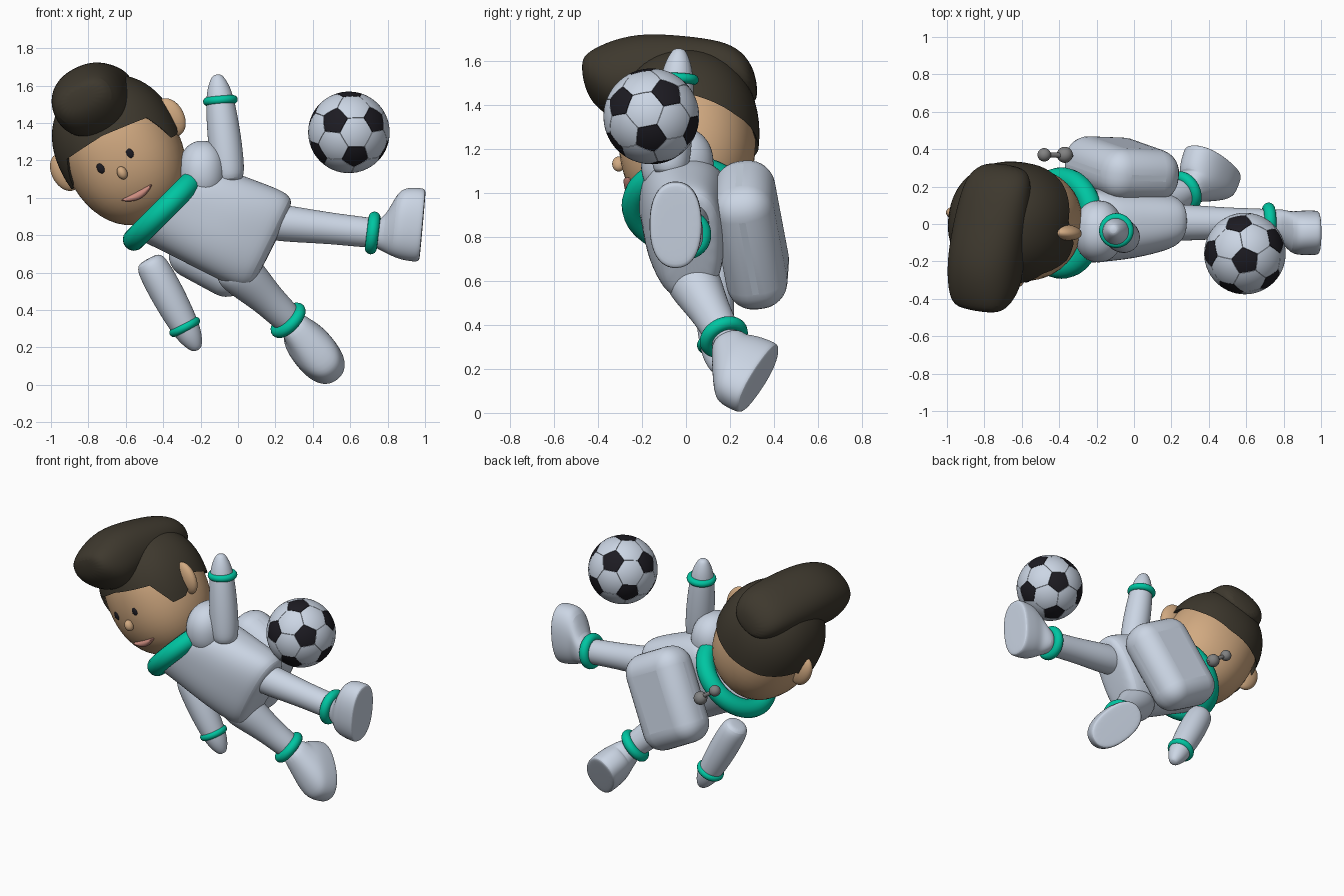
import bpy, bmesh
from math import sin, cos, pi, radians, degrees, atan2, asin
from mathutils import Vector, Matrix

if "Cube" in bpy.data.objects:
    bpy.data.objects.remove(bpy.data.objects["Cube"])

V = Vector


def material(name, rgb):
    m = bpy.data.materials.new(name)
    m.diffuse_color = (*rgb, 1)
    m.use_nodes = True
    m.node_tree.nodes["Principled BSDF"].inputs["Base Color"].default_value = m.diffuse_color
    return m


SUIT = material("pale_suit", (.60, .67, .78))
SKIN = material("skin", (.64, .40, .22))
HAIR = material("dark_hair", (.048, .040, .027))
TEAL = material("teal", (0, .56, .36))
BLACK = material("black", (.012, .011, .016))
PINK = material("lips", (.62, .27, .22))
METAL = material("dull_metal", (.22, .22, .22))


def finish(name, bm, mat=SUIT, matrix=Matrix(), subsurf=0):
    bmesh.ops.recalc_face_normals(bm, faces=bm.faces)
    me = bpy.data.meshes.new(name)
    bm.to_mesh(me)
    bm.free()
    me.transform(matrix)
    ob = bpy.data.objects.new(name, me)
    bpy.context.collection.objects.link(ob)
    me.materials.append(mat)
    if subsurf:
        s = ob.modifiers.new("smooth", 'SUBSURF')
        s.levels = s.render_levels = subsurf
    return ob


def loft(name, sections, power=2, mat=SUIT, matrix=Matrix(), n=20):
    """Skin over superellipse sections given as (centre, half axis, half axis)."""
    bm = bmesh.new()
    rings = []
    for c, u, w in sections:
        ring = []
        for i in range(n):
            a = 2 * pi * i / n
            k = (abs(cos(a)) ** power + abs(sin(a)) ** power) ** (-1 / power)
            ring.append(bm.verts.new(V(c) + V(u) * cos(a) * k + V(w) * sin(a) * k))
        rings.append(ring)
    for r, s in zip(rings, rings[1:]):
        for i in range(n):
            bm.faces.new((r[i], r[(i + 1) % n], s[(i + 1) % n], s[i]))
    bm.faces.new(rings[0])
    bm.faces.new(rings[-1])
    return finish(name, bm, mat, matrix, 2)


def limb(name, start, end, profile, mat=SUIT):
    """Round limb; profile is a list of (fraction of length, radius)."""
    a, b = V(start), V(end)
    d = (b - a).normalized()
    u = d.orthogonal().normalized()
    w = d.cross(u)
    return loft(name, [(a.lerp(b, t), u * r, w * r) for t, r in profile], 2, mat)


def blob(name, centre, radii, mat=SUIT, matrix=Matrix(), power=2):
    bm = bmesh.new()
    bmesh.ops.create_uvsphere(bm, u_segments=40, v_segments=24, radius=1)
    for v in bm.verts:
        v.co /= sum(abs(c) ** power for c in v.co) ** (1 / power)
        v.co = V(centre) + V([c * r for c, r in zip(v.co, radii)])
    return finish(name, bm, mat, matrix)


def band(name, centre, normal, major, minor):
    bpy.ops.mesh.primitive_torus_add(
        major_segments=48, minor_segments=16, major_radius=major, minor_radius=minor,
        location=centre, rotation=V(normal).to_track_quat('Z', 'Y').to_euler())
    ob = bpy.context.object
    ob.name = name
    ob.data.materials.append(TEAL)


def boot(name, ankle, d, sole, n, toe):
    n, toe, d = V(n).normalized(), V(toe).normalized(), V(d).normalized()
    toe = (toe - n * n.dot(toe)).normalized()
    w = n.cross(toe)
    a = (toe - d * d.dot(toe)).normalized()
    sole, ankle = V(sole), V(ankle)
    loft(name, [(ankle - d * .03, w * .07, a * .07), (ankle + d * .03, w * .085, a * .09),
                (sole - n * .15 - toe * .005, w * .112, toe * .175),
                (sole - n * .10, w * .12, toe * .195),
                (sole - n * .03, w * .12, toe * .2),
                (sole - n * .003, w * .118, toe * .195), (sole, w * .1, toe * .17)], 2.4)


# Head: everything is built in the head's own frame, then tilted
HEAD = (Matrix.Translation((-.64, .005, 1.28)) @ Matrix.Rotation(radians(-27.5), 4, 'Y')
        @ Matrix.Rotation(radians(-9), 4, 'Z'))
blob("head", (0, 0, -.04), (.315, .31, .40), SKIN, HEAD, 2.2)
for s, side in ((-1, "left"), (1, "right")):
    blob(side + "_ear", (s * .32, 0, .005), (.075, .042, .108), SKIN, HEAD)
    blob(side + "_eye", (s * .087 - .006, -.294, -.065), (.022, .014, .03), BLACK, HEAD)
blob("nose", (0, -.315, -.14), (.027, .03, .036), SKIN, HEAD)
mouth = []
for i in range(-3, 4):
    x, r = i * .031, .022 - .002 * i * i
    mouth.append(((x + .012, -.264 + .5 * x * x, -.287 + 2.2 * x * x), (0, 0, r), (0, .02, 0)))
loft("mouth", mouth, 2, PINK, HEAD, 10)

# Hair cap: sphere rows squeezed above a hairline that varies around the head
HAIRLINE = ((0, 13), (45, 9), (62, -14), (78, -14), (100, 3), (140, -7), (180, -11))


def hairline(az):
    for (a, e), (b, f) in zip(HAIRLINE, HAIRLINE[1:]):
        if az <= b:
            return e + (f - e) * (az - a) / (b - a)
    return HAIRLINE[-1][1]


bm = bmesh.new()
bmesh.ops.create_uvsphere(bm, u_segments=64, v_segments=32, radius=1)
for v in bm.verts:
    az = atan2(v.co.x, -v.co.y)
    el = degrees(asin(max(-1, min(1, v.co.z))))
    low = hairline(abs(degrees(az)))
    e = radians(low + (90 - low) * abs(el) / 90)
    d = (cos(e) * sin(az), -cos(e) * cos(az), sin(e))
    k = (1 if el > -1 else .92) / sum(abs(c) ** 2.2 for c in d) ** (1 / 2.2)
    v.co = V((.335 * d[0], .327 * d[1], .378 * d[2])) * k
finish("hair_cap", bm, HAIR, HEAD)

# Quiff: ridge running from the forehead to the back of the crown
quiff = [(-.475, .32, .10, .05), (-.44, .30, .165, .11), (-.32, .275, .2, .19),
         (-.18, .298, .205, .185), (0, .292, .205, .16), (.18, .28, .195, .13),
         (.27, .25, .165, .105), (.32, .21, .10, .06)]
loft("hair_quiff", [((.012, y, z), (a, 0, 0), (0, 0, b)) for y, z, a, b in quiff],
     2.3, HAIR, HEAD)

# Suit torso, shoulder and collar
torso = [(-.42, 0, .97, 45, .2, .2), (-.39, 0, .95, 45, .235, .22),
         (-.28, -.01, .955, 57, .27, .2), (-.065, -.005, .855, 63, .28, .19),
         (.10, .01, .785, 63, .29, .165), (.165, .015, .757, 64, .275, .145),
         (.192, .02, .747, 64, .22, .1)]
loft("torso", [((x, y, z), V((cos(radians(t)), 0, sin(radians(t)))) * a, (0, b, 0))
               for x, y, z, t, a, b in torso], 2.8)
blob("raised_shoulder", (-.19, -.04, 1.135), (.13, .165, .17), SUIT, Matrix(), 2.2)
band("collar", (-.388, .005, .945), (-1, 0, 1), .238, .06)

# Arms with wrist bands
ARM = ((0, .04), (.02, .075), (.12, .09), (.4, .092), (.68, .082), (.85, .068),
       (.96, .04), (1, .02))
limb("raised_arm", (-.045, -.075, 1.08), (-.112, -.03, 1.66), ARM)
band("raised_wrist_band", (-.094, -.035, 1.52), (-.08, .05, 1), .07, .023)
limb("lowered_arm", (-.48, .12, .675), (-.215, .145, .185), ARM)
band("lowered_wrist_band", (-.285, .14, .31), (.27, .02, -.51), .067, .023)

# Kicking leg
limb("kicking_leg", (.1, .01, .88), (.78, 0, .805),
     ((0, .08), (.1, .1), (.3, .097), (.6, .083), (.9, .083), (1, .07)))
band("kicking_ankle_band", (.72, 0, .812), (1, 0, -.12), .083, .032)
boot("kicking_boot", (.75, 0, .808), (1, 0, -.1), (.988, -.047, .853), (1, 0, -.09), (.09, 0, 1))

# Trailing leg
D = V((.67, .36, -.65))
limb("trailing_leg", (-.05, .0, .66), (.31, .195, .31),
     ((0, .1), (.12, .13), (.35, .112), (.6, .09), (.85, .085), (1, .07)))
band("trailing_ankle_band", (.268, .172, .345), D, .083, .032)
boot("trailing_boot", (.295, .19, .32), D, (.425, .335, .155), (.28, .87, -.38),
     (.58, -.42, -.68))

# Backpack with control lever
nrm = V((.11, 1, .13)).normalized()
axis = V((.88, 0, -.47))
axis = (axis - nrm * nrm.dot(axis)).normalized()
frame = Matrix((axis, nrm, axis.cross(nrm))).transposed().to_4x4()
bm = bmesh.new()
bmesh.ops.create_cube(bm, size=1)
pack = finish("backpack", bm, SUIT, Matrix.Translation((-.065, .295, .81)) @ frame
              @ Matrix.Diagonal((.46, .28, .625, 1)))
bev = pack.modifiers.new("round", 'BEVEL')
bev.width, bev.segments = .125, 7
blob("lever_base", (-.37, .37, .92), (.043, .043, .043), METAL)
blob("lever_knob", (-.48, .37, 1.0), (.036, .036, .036), METAL)
limb("lever_stem", (-.32, .365, .89), (-.48, .37, 1.0),
     ((0, .014), (.5, .014), (1, .014)), METAL)


# Football: truncated icosahedron with sunken seams
def basis(a, b):
    a = a.normalized()
    c = a.cross(b).normalized()
    return Matrix((a, c, a.cross(c))).transposed()


CENTRE = V((.593, -.158, 1.35))
bm = bmesh.new()
bmesh.ops.create_icosphere(bm, subdivisions=1, radius=1)
bm.verts.ensure_lookup_table()
v0 = bm.verts[0]
v1 = v0.link_edges[0].other_vert(v0)
turn = (basis(V((-.37, -.88, .29)), V((.17, -.77, -.61)))
        @ basis(v0.co, v1.co).inverted()).to_4x4()
bmesh.ops.bevel(bm, geom=bm.verts[:] + bm.edges[:], offset=100 / 3, offset_type='PERCENT',
                segments=1, profile=.5, affect='VERTICES')
bmesh.ops.remove_doubles(bm, verts=bm.verts, dist=.01)
for f in bm.faces:
    f.material_index = 1 if len(f.verts) == 5 else 0
bmesh.ops.split_edges(bm, edges=bm.edges[:])
panels = bm.faces[:]
bmesh.ops.inset_individual(bm, faces=panels, thickness=.022)
bmesh.ops.poke(bm, faces=panels)
bmesh.ops.subdivide_edges(bm, edges=bm.edges[:], cuts=3, use_grid_fill=True)
for v in bm.verts:
    v.co = v.co.normalized() * (.975 if v.is_boundary else 1)
ball = finish("football", bm, SUIT, Matrix.Translation(CENTRE) @ turn @ Matrix.Scale(.218, 4))
ball.data.materials.append(BLACK)
for p in ball.data.polygons:
    if p.normal.dot(ball.data.vertices[p.vertices[0]].co - CENTRE) < 0:
        p.flip()

# Smooth shading everywhere, keeping real edges crisp
bpy.ops.object.select_all(action='SELECT')
bpy.context.view_layer.objects.active = ball
bpy.ops.object.shade_smooth_by_angle(angle=radians(40))
